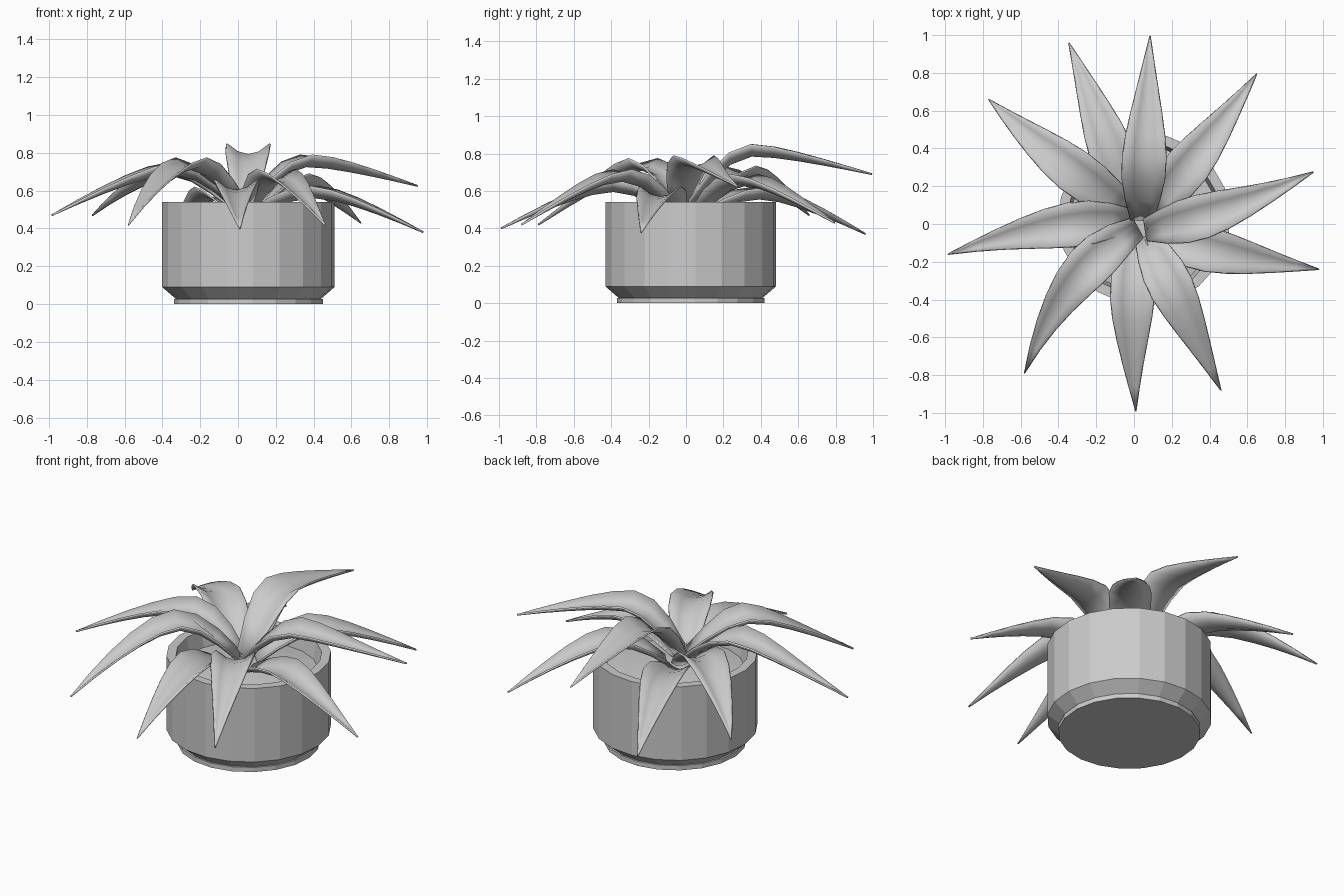
import bpy, bmesh, math
from mathutils import Vector

if "Cube" in bpy.data.objects:
    bpy.data.objects.remove(bpy.data.objects["Cube"])

CX, CY = 0.055, 0.025      # pot axis
SIDES = 20


def make_object(name, bm):
    bmesh.ops.recalc_face_normals(bm, faces=bm.faces)
    me = bpy.data.meshes.new(name)
    bm.to_mesh(me)
    bm.free()
    ob = bpy.data.objects.new(name, me)
    bpy.context.collection.objects.link(ob)
    return ob


def lathe(name, profile, cap_start=True, cap_end=True):
    bm = bmesh.new()
    rings = []
    for r, z in profile:
        ring = []
        for i in range(SIDES):
            a = math.radians(-86.8) + 2 * math.pi * i / SIDES
            ring.append(bm.verts.new((CX + r * math.cos(a), CY + r * math.sin(a), z)))
        rings.append(ring)
    for a, b in zip(rings, rings[1:]):
        for i in range(SIDES):
            j = (i + 1) % SIDES
            bm.faces.new((a[i], a[j], b[j], b[i]))
    if cap_start:
        bm.faces.new(rings[0])
    if cap_end:
        bm.faces.new(rings[-1])
    return make_object(name, bm)


# Pot: foot, chamfered body, rim and hollow inside
lathe("pot_foot", [(0.395, 0), (0.395, 0.028)])
lathe("pot_body", [(0.385, 0.028), (0.457, 0.09), (0.457, 0.54), (0.405, 0.54), (0.385, 0.43)])
# Soil: low mound
lathe("soil", [(0.39, 0.44), (0.30, 0.455), (0.18, 0.47), (0.07, 0.48)], cap_start=False)

# Leaf half widths from base to tip
WIDTH = [0.060, 0.092, 0.113, 0.116, 0.103, 0.081, 0.055, 0.028, 0.001]
N = len(WIDTH) - 1
ACROSS = (-1, -0.5, 0, 0.5, 1)


def leaf(name, base, mid, tip, z_base, z_peak, z_tip, peak=0.40):
    b, m, t = (Vector(p) for p in (base, mid, tip))
    c = 2 * m - 0.5 * (b + t)             # control point so the curve passes mid
    bm = bmesh.new()
    rows = []
    for i, w in enumerate(WIDTH):
        s = i / N
        p = (1 - s) ** 2 * b + 2 * s * (1 - s) * c + s * s * t
        d = (2 * (1 - s) * (c - b) + 2 * s * (t - c)).normalized()
        side = Vector((-d.y, d.x))
        lift = 0.5 * w
        top = z_peak - 0.055
        if s < peak:
            z = z_base + (top - z_base) * math.sin(s / peak * math.pi / 2)
        else:
            z = top - (top - z_tip) * ((s - peak) / (1 - peak)) ** 1.4
        rows.append([bm.verts.new((p.x + side.x * w * k, p.y + side.y * w * k,
                                   z + lift * k * k)) for k in ACROSS])
    for r0, r1 in zip(rows, rows[1:]):
        for k in range(len(ACROSS) - 1):
            bm.faces.new((r0[k], r0[k + 1], r1[k + 1], r1[k]))
    for f in bm.faces:
        f.smooth = True
    ob = make_object(name, bm)
    sol = ob.modifiers.new("thickness", 'SOLIDIFY')
    sol.thickness = 0.01
    sol.offset = 0
    return ob


# Leaves: base, middle and tip in plan, then base, peak and tip heights
LEAVES = [
    ((0.04, 0.02), (0.06, 0.47), (0.085, 0.995), 0.52, 0.845, 0.69),
    ((0.06, -0.03), (0.47, 0.075), (0.95, 0.275), 0.51, 0.785, 0.625),
    ((0.02, -0.02), (-0.325, -0.32), (-0.58, -0.79), 0.51, 0.77, 0.42),
    ((-0.01, 0.02), (-0.46, -0.025), (-0.985, -0.16), 0.50, 0.745, 0.47),
    ((-0.01, 0.06), (-0.42, 0.36), (-0.77, 0.66), 0.49, 0.73, 0.47),
    ((0.06, -0.07), (0.25, -0.44), (0.46, -0.88), 0.49, 0.71, 0.42),
    ((0.08, 0.07), (0.36, 0.40), (0.65, 0.795), 0.48, 0.685, 0.43),
    ((0.01, -0.08), (-0.01, -0.50), (0.01, -0.99), 0.48, 0.655, 0.40),
    ((0.09, -0.06), (0.51, -0.16), (0.98, -0.24), 0.47, 0.62, 0.38),
    ((-0.01, 0.08), (-0.165, 0.50), (-0.345, 0.96), 0.47, 0.615, 0.37),
]
for i, spec in enumerate(LEAVES):
    leaf(f"leaf_{i + 1}", *spec)
